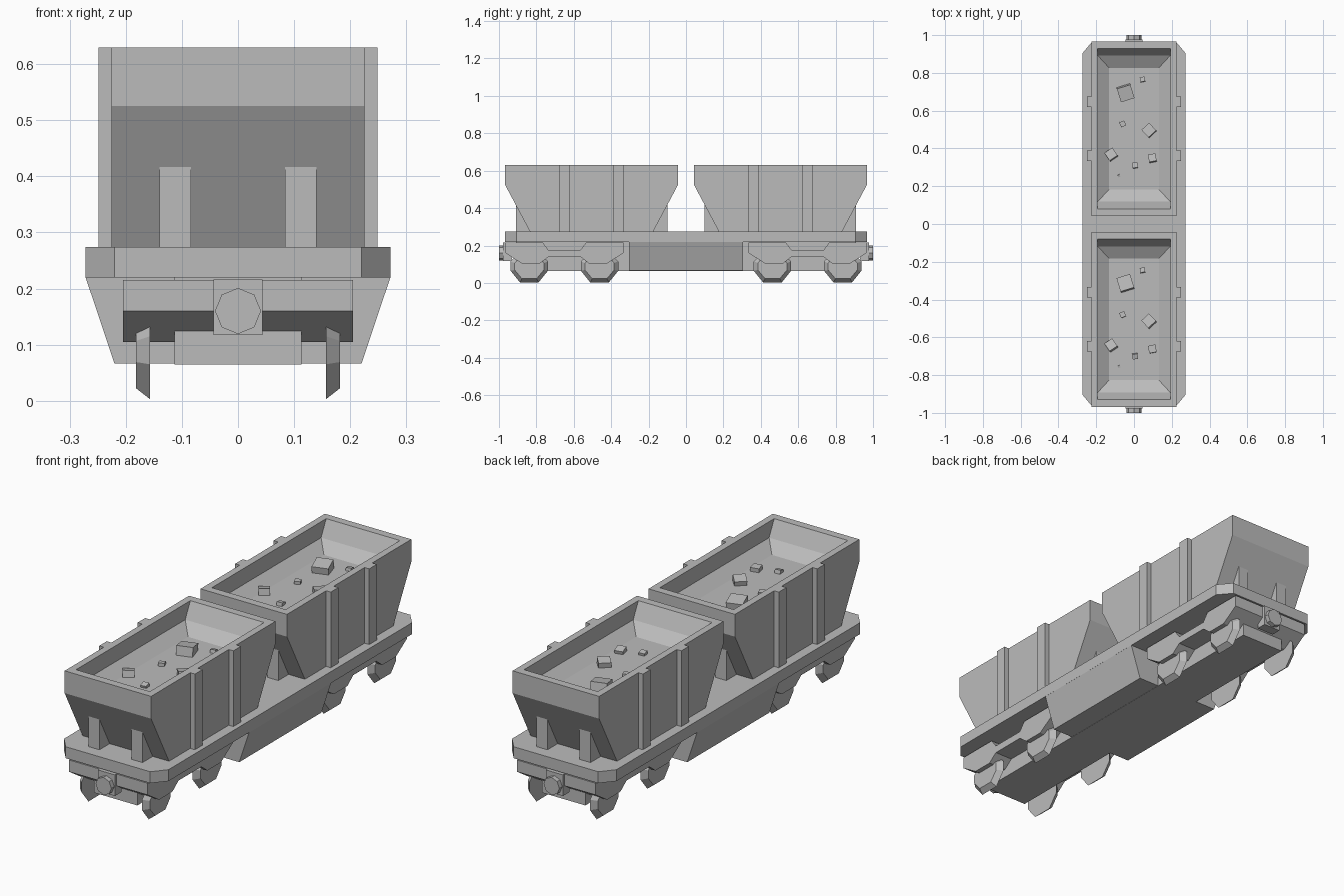
import bpy
import bmesh
import math
import random
from mathutils import Matrix, Vector

random.seed(4)
default = bpy.data.objects.get("Cube")
if default:
    bpy.data.objects.remove(default, do_unlink=True)

grey = bpy.data.materials.new("plain_grey")
grey.use_nodes = True
COLOUR = (0.5, 0.5, 0.5, 1)
grey.diffuse_color = COLOUR
for node in grey.node_tree.nodes:
    if node.type == 'BSDF_PRINCIPLED':
        node.inputs["Base Color"].default_value = COLOUR


def finish(name, bm):
    bmesh.ops.recalc_face_normals(bm, faces=bm.faces)
    mesh = bpy.data.meshes.new(name)
    bm.to_mesh(mesh)
    bm.free()
    mesh.materials.append(grey)
    obj = bpy.data.objects.new(name, mesh)
    bpy.context.collection.objects.link(obj)
    return obj


def loft(name, rings):
    """Closed solid through rings of equal point count, capped at both ends."""
    bm = bmesh.new()
    loops = [[bm.verts.new(p) for p in ring] for ring in rings]
    n = len(loops[0])
    for a, b in zip(loops, loops[1:]):
        for i in range(n):
            j = (i + 1) % n
            bm.faces.new((a[i], a[j], b[j], b[i]))
    bm.faces.new(loops[0])
    bm.faces.new(loops[-1])
    return finish(name, bm)


def rect(hx, hy, z, cy=0):
    return [(sx * hx, cy + sy * hy, z) for sx, sy in ((-1, -1), (1, -1), (1, 1), (-1, 1))]


def box(name, x0, x1, y0, y1, z0, z1):
    return loft(name, [[(x0, y0, z), (x1, y0, z), (x1, y1, z), (x0, y1, z)] for z in (z0, z1)])


def side_prism(name, x0, x1, profile):
    """Extrude a (y, z) profile along x."""
    return loft(name, [[(x, y, z) for y, z in profile] for x in (x0, x1)])


# Deck with chamfered corners
corner = [(0.272, 0.905), (0.22, 0.967)]
outline = (corner + [(-x, y) for x, y in reversed(corner)]
           + [(-x, -y) for x, y in corner] + [(x, -y) for x, y in reversed(corner)])
loft("deck", [[(x, y, z) for x, y in outline] for z in (0.22, 0.274)])

# Tapered middle skirt and centre beam
loft("skirt", [rect(0.22, 0.305, 0.066), rect(0.272, 0.305, 0.221)])
box("centre_beam", -0.113, 0.113, -0.91, 0.91, 0.065, 0.221)

# Bogies: stepped frame, bevelled wheels
half_frame = [(0, 0.175), (0.085, 0.175), (0.115, 0.215), (0.315, 0.215), (0.315, 0.16),
              (0.23, 0.105), (0.13, 0.105), (0.085, 0.14), (0, 0.14)]
frame = half_frame + [(-y, z) for y, z in reversed(half_frame[1:-1])]
wheel = [(-0.05, 0.003), (0.05, 0.003), (0.1, 0.065), (0.1, 0.115),
         (0.06, 0.155), (-0.06, 0.155), (-0.1, 0.115), (-0.1, 0.065)]
for end, s in (("front", -1), ("rear", 1)):
    cy = s * 0.65
    side_prism(end + "_bogie_frame", -0.205, 0.205, [(cy + y, z) for y, z in frame])
    for k in (-1, 1):
        wy = cy + k * 0.188
        for side, sx in (("left", 1), ("right", -1)):
            inner = [(sx * 0.157, wy + y, z) for y, z in wheel]
            outer = [(sx * 0.182, wy + y * 0.78, 0.081 + (z - 0.081) * 0.75) for y, z in wheel]
            loft(f"{end}_{side}_wheel", [inner, outer])

    # Coupler plate and octagonal buffer
    box(end + "_coupler_plate", -0.044, 0.044, *sorted((s * 0.93, s * 0.978)), 0.117, 0.216)
    ring = [(0.041 * math.cos(i * math.pi / 4), 0.16 + 0.041 * math.sin(i * math.pi / 4))
            for i in range(8)]
    loft(end + "_coupler", [[(x, s * y, z) for x, z in ring] for y in (0.97, 1.0)])


# Loose lumps: x, y from hopper centre, size, turn
LUMPS = [(-0.045, 0.19, 0.075, 0.3), (0.045, 0.26, 0.025, 0.2), (-0.06, 0.025, 0.028, 0.4),
         (0.08, -0.01, 0.055, 0.75), (-0.12, -0.138, 0.05, 0.6), (0.097, -0.157, 0.04, 0.2),
         (0.006, -0.195, 0.028, 0.1), (-0.08, -0.25, 0.012, 0.5)]

for end, cy in (("front", -0.505), ("rear", 0.505)):
    # Hopper shell: sloping ends, flat rim, recessed load surface
    loft(end + "_hopper", [
        rect(0.225, 0.327, 0.27, cy), rect(0.225, 0.4625, 0.525, cy), rect(0.225, 0.4625, 0.63, cy),
        rect(0.192, 0.425, 0.63, cy), rect(0.192, 0.387, 0.555, cy), rect(0.132, 0.322, 0.515, cy)])
    # Side ribs
    for sx in (-1, 1):
        for ry in (-0.143, 0.143):
            box(end + "_rib", *sorted((sx * 0.22, sx * 0.249)),
                cy + ry - 0.028, cy + ry + 0.028, 0.27, 0.63)
    # Support posts under the sloping ends
    for s in (-1, 1):
        for px in (-0.112, 0.112):
            box(end + "_post", px - 0.028, px + 0.028,
                *sorted((cy + s * 0.3, cy + s * 0.405)), 0.27, 0.42)
    # Lumps on the load
    bm = bmesh.new()
    for x, y, size, turn in LUMPS:
        tilt = Matrix.Rotation(random.uniform(-0.3, 0.3), 4, 'X')
        place = Matrix.Translation(Vector((x, cy + y, 0.515 + size * 0.15)))
        shape = Matrix.Diagonal((size, size, size * 0.7, 1))
        bmesh.ops.create_cube(bm, size=1, matrix=place @ Matrix.Rotation(turn, 4, 'Z') @ tilt @ shape)
    finish(end + "_lumps", bm)
